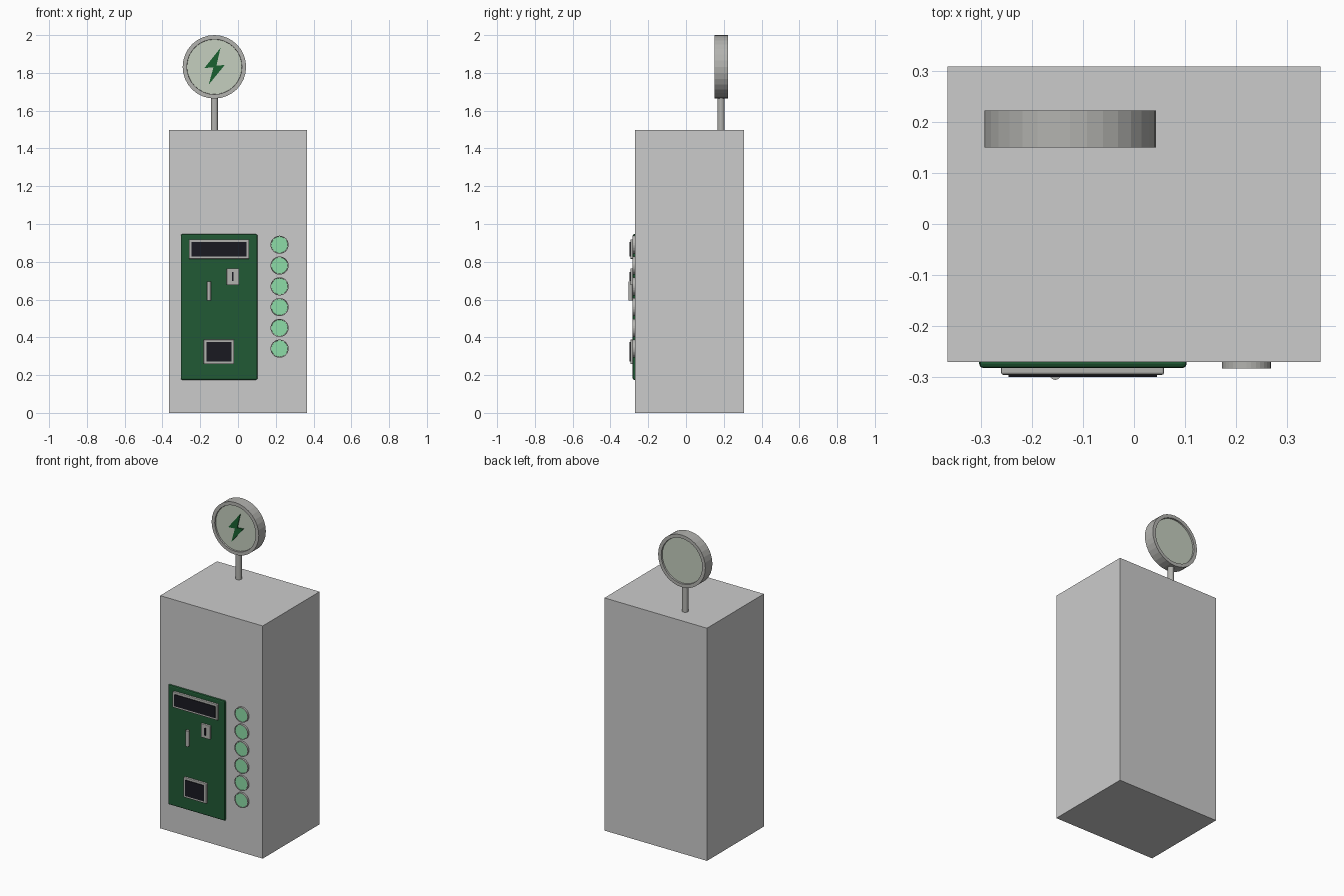
import bpy, bmesh, math
from mathutils import Matrix, Vector

if "Cube" in bpy.data.objects:
    bpy.data.objects.remove(bpy.data.objects["Cube"])


def material(name, rgb):
    m = bpy.data.materials.new(name)
    m.diffuse_color = (*rgb, 1)
    m.use_nodes = True
    m.node_tree.nodes["Principled BSDF"].inputs["Base Color"].default_value = m.diffuse_color
    return m


GREEN = material("dark_green", (0.015, 0.10, 0.035))
BOLT = material("bolt_green", (0.01, 0.12, 0.03))
MINT = material("mint", (0.27, 0.72, 0.39))
PALE = material("pale_green", (0.56, 0.62, 0.52))
BLACK = material("black", (0.01, 0.01, 0.015))
GREY = material("grey", (0.45, 0.45, 0.43))


def finish(bm, name, mats=()):
    bmesh.ops.recalc_face_normals(bm, faces=bm.faces)
    mesh = bpy.data.meshes.new(name)
    bm.to_mesh(mesh)
    bm.free()
    for m in mats:
        mesh.materials.append(m)
    ob = bpy.data.objects.new(name, mesh)
    bpy.context.collection.objects.link(ob)
    return ob


def box(name, x, y, z, mat=None, bevel=0):
    """Box from (min, max) ranges with optional bevelled edges."""
    bm = bmesh.new()
    bmesh.ops.create_cube(bm, size=1)
    for v in bm.verts:
        v.co = Vector([r[0] if c < 0 else r[1] for c, r in zip(v.co, (x, y, z))])
    if bevel:
        bmesh.ops.bevel(bm, geom=bm.edges[:], offset=bevel, segments=2,
                        profile=0.5, affect='EDGES')
    return finish(bm, name, [mat] if mat else [])


def disc(name, centre, radius, depth, rim, recess, face_mat, sides=32):
    """Short cylinder along y with a recessed coloured face in each end."""
    bm = bmesh.new()
    bmesh.ops.create_cone(bm, cap_ends=True, segments=sides, radius1=radius,
                          radius2=radius, depth=depth,
                          matrix=Matrix.Translation(centre) @ Matrix.Rotation(math.pi / 2, 4, 'X'))
    caps = [f for f in bm.faces if len(f.verts) > 4]
    bmesh.ops.inset_individual(bm, faces=caps, thickness=rim)
    bmesh.ops.inset_individual(bm, faces=caps, thickness=0.001, depth=-recess)
    for f in caps:
        f.material_index = 1
    return finish(bm, name, [GREY, face_mat])


def framed_window(name, x, z, border):
    """Bevelled grey frame with a dark slab set in it."""
    bx, bz = border
    box(name + "_frame", x, (-0.295, -0.276), z, GREY, 0.004)
    box(name + "_dark", (x[0] + bx, x[1] - bx), (-0.299, -0.285),
        (z[0] + bz, z[1] - bz), BLACK)


# Cabinet and control panel
box("cabinet", (-0.365, 0.365), (-0.27, 0.308), (0, 1.497))
box("control_panel", (-0.303, 0.103), (-0.282, -0.26), (0.175, 0.946), GREEN, 0.008)

# Display, coin slot and return tray
framed_window("display", (-0.26, 0.059), (0.815, 0.918), (0.014, 0.014))
framed_window("coin_slot", (-0.06, 0.006), (0.677, 0.765), (0.029, 0.02))
framed_window("return_tray", (-0.182, -0.02), (0.258, 0.388), (0.014, 0.014))

# Rounded lever
bm = bmesh.new()
bmesh.ops.create_cone(bm, cap_ends=True, segments=16, radius1=0.011, radius2=0.011,
                      depth=0.1, matrix=Matrix.Translation((-0.154, -0.294, 0.645)))
finish(bm, "lever", [GREY])

# Selection buttons
for i in range(6):
    disc(f"button_{i + 1}", (0.22, -0.272, 0.89 - 0.11 * i), 0.048, 0.022, 0.004, 0.002, MINT)

# Sign pole
bm = bmesh.new()
bmesh.ops.create_cone(bm, cap_ends=True, segments=16, radius1=0.019, radius2=0.019,
                      depth=0.2, matrix=Matrix.Translation((-0.125, 0.186, 1.585)))
pole = finish(bm, "sign_pole", [GREY])

# Round sign with recessed faces
disc("round_sign", (-0.125, 0.186, 1.832), 0.168, 0.072, 0.022, 0.01, PALE)

# Lightning bolt on the sign front
outline = [(-0.093, 1.932), (-0.178, 1.826), (-0.130, 1.829),
           (-0.155, 1.738), (-0.070, 1.842), (-0.114, 1.838)]
bm = bmesh.new()
face = bm.faces.new([bm.verts.new((x, 0.154, z)) for x, z in outline])
ext = bmesh.ops.extrude_face_region(bm, geom=[face])
bmesh.ops.translate(bm, vec=(0, 0.008, 0),
                    verts=[g for g in ext["geom"] if isinstance(g, bmesh.types.BMVert)])
finish(bm, "lightning_bolt", [BOLT])
